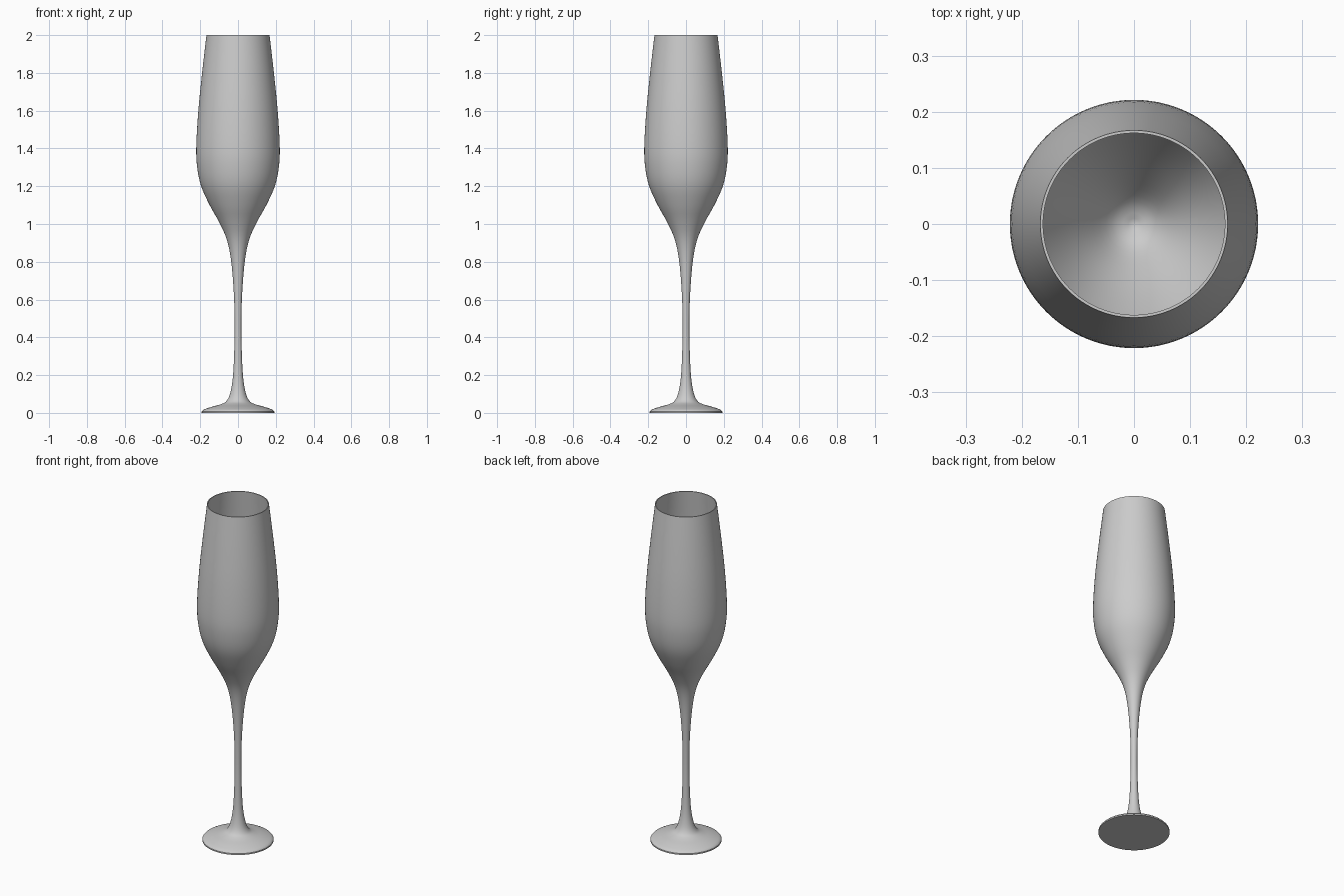
import bpy, bmesh, math
from mathutils import Vector

cube = bpy.data.objects.get("Cube")
if cube:
    bpy.data.objects.remove(cube, do_unlink=True)

SEGMENTS = 96

glass = bpy.data.materials.new("grey glass")
glass.use_nodes = True
colour = (0.6, 0.6, 0.6, 1)
glass.diffuse_color = colour
glass.node_tree.nodes["Principled BSDF"].inputs["Base Color"].default_value = colour


def smooth_path(points, steps=4):
    """Pass a Catmull-Rom curve through (radius, height) points."""
    p = [Vector(q) for q in points]
    p = [2 * p[0] - p[1]] + p + [2 * p[-1] - p[-2]]
    path = []
    for a, b, c, d in zip(p, p[1:], p[2:], p[3:]):
        for i in range(steps):
            t = i / steps
            path.append(b + (c - a) * t / 2 + (2 * a - 5 * b + 4 * c - d) * t * t / 2
                        + (3 * b - a - 3 * c + d) * t ** 3 / 2)
    return path + [p[-2]]


def lathe(name, path):
    """Spin an open profile whose ends lie on the z axis."""
    bm = bmesh.new()
    verts = [bm.verts.new((r, 0, z)) for r, z in path]
    edges = [bm.edges.new(pair) for pair in zip(verts, verts[1:])]
    bmesh.ops.spin(bm, geom=verts + edges, cent=(0, 0, 0), axis=(0, 0, 1),
                   angle=math.tau, steps=SEGMENTS, use_merge=True)
    bmesh.ops.remove_doubles(bm, verts=bm.verts, dist=0.0002)
    bmesh.ops.recalc_face_normals(bm, faces=bm.faces)
    mesh = bpy.data.meshes.new(name)
    bm.to_mesh(mesh)
    bm.free()
    mesh.materials.append(glass)
    obj = bpy.data.objects.new(name, mesh)
    bpy.context.collection.objects.link(obj)
    bpy.ops.object.select_all(action="DESELECT")
    obj.select_set(True)
    bpy.context.view_layer.objects.active = obj
    bpy.ops.object.shade_smooth_by_angle(angle=math.radians(40))


# Outside: foot, stem and bowl
outside = smooth_path([
    (0.192, 0.008), (0.18, 0.018), (0.14, 0.032), (0.09, 0.046), (0.06, 0.064),
    (0.04, 0.11), (0.026, 0.2), (0.019, 0.36), (0.018, 0.5), (0.023, 0.65),
    (0.037, 0.81), (0.06, 0.92), (0.1, 1.01), (0.15, 1.1), (0.195, 1.2),
    (0.216, 1.3), (0.221, 1.41), (0.21, 1.6), (0.19, 1.8), (0.167, 2.0)])

# Inside of the bowl, from the rim to its pointed bottom
inside = smooth_path([
    (0.162, 2.0), (0.185, 1.8), (0.205, 1.6), (0.216, 1.41), (0.21, 1.3),
    (0.188, 1.2), (0.14, 1.1), (0.085, 1.01), (0.04, 0.95), (0, 0.93)])

foot_base = [Vector((0, 0)), Vector((0.192, 0))]
lathe("champagne_flute", foot_base + outside + inside)
